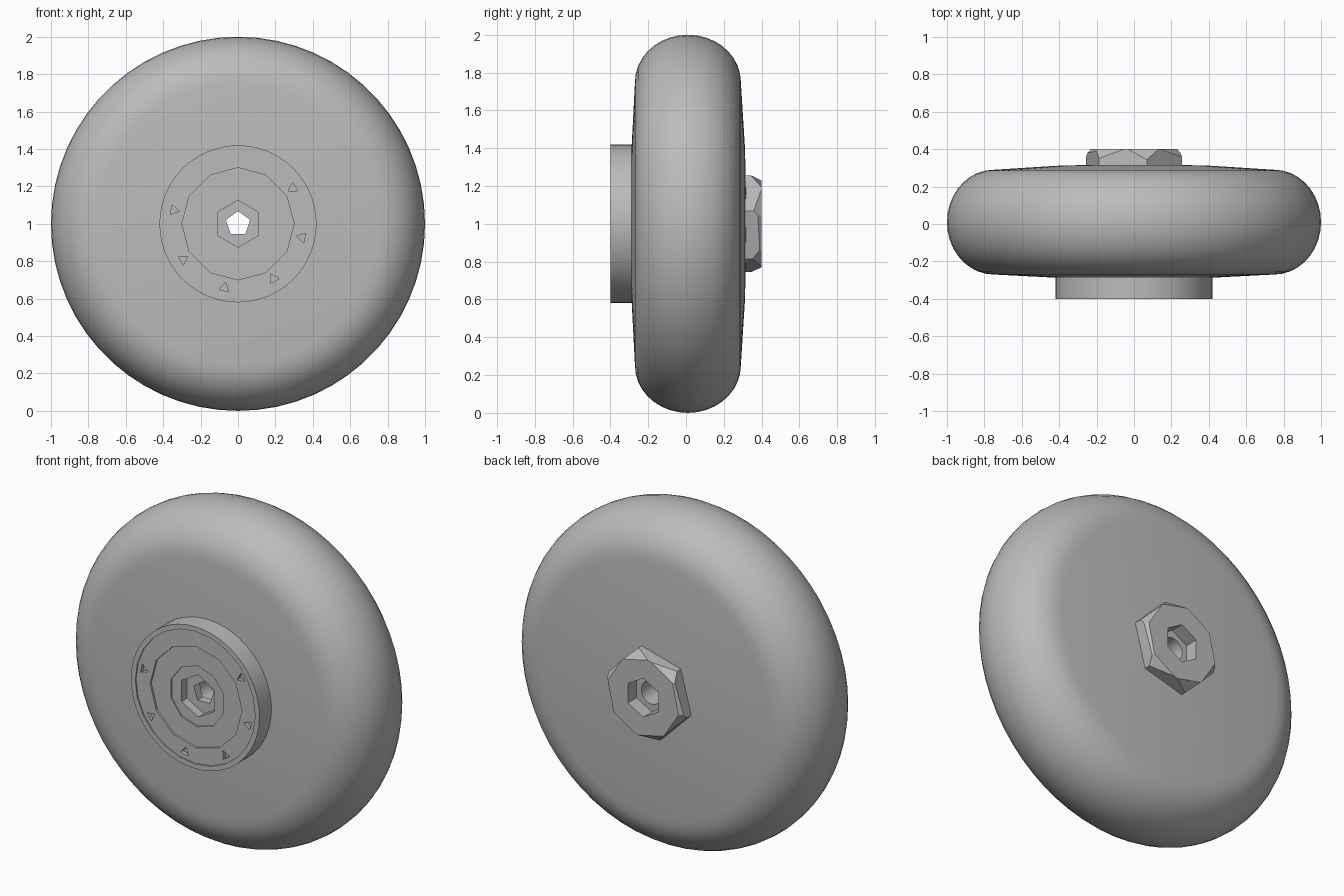
import bpy, bmesh, math

cube = bpy.data.objects.get("Cube")
if cube:
    bpy.data.objects.remove(cube, do_unlink=True)

grey = bpy.data.materials.new("plain grey")
grey.use_nodes = True
grey.diffuse_color = (0.5, 0.5, 0.5, 1)
grey.node_tree.nodes["Principled BSDF"].inputs["Base Color"].default_value = (0.5, 0.5, 0.5, 1)

AXLE = 1.0  # height of the wheel's axis


def lathe(name, profile, sides, turn=90.0, centre=(0.0, 0.0), closed=False):
    """Spin (radius, y) points around the y axis; open ends are capped."""
    bm = bmesh.new()
    rings = []
    for r, y in profile:
        ring = []
        for i in range(sides):
            a = math.radians(turn) + math.tau * i / sides
            ring.append(bm.verts.new((centre[0] + r * math.cos(a), y,
                                      AXLE + centre[1] + r * math.sin(a))))
        rings.append(ring)
    pairs = list(zip(rings, rings[1:]))
    if closed:
        pairs.append((rings[-1], rings[0]))
    else:
        bm.faces.new(rings[0])
        bm.faces.new(rings[-1])
    for a, b in pairs:
        for i in range(sides):
            j = (i + 1) % sides
            bm.faces.new((a[i], a[j], b[j], b[i]))
    bmesh.ops.recalc_face_normals(bm, faces=bm.faces)
    mesh = bpy.data.meshes.new(name)
    bm.to_mesh(mesh)
    bm.free()
    mesh.materials.append(grey)
    obj = bpy.data.objects.new(name, mesh)
    bpy.context.collection.objects.link(obj)
    return obj


def prism(name, r, y0, y1, sides, **kw):
    return lathe(name, [(r, y0), (r, y1)], sides, **kw)


def select(obj):
    bpy.ops.object.select_all(action="DESELECT")
    obj.select_set(True)
    bpy.context.view_layer.objects.active = obj


def combine(obj, tool, operation="DIFFERENCE"):
    """Apply a boolean and discard the tool."""
    tool.hide_render = True
    mod = obj.modifiers.new("cut", "BOOLEAN")
    mod.operation = operation
    mod.solver = "EXACT"
    mod.object = tool
    select(obj)
    bpy.ops.object.modifier_apply(modifier=mod.name)
    bpy.data.objects.remove(tool, do_unlink=True)


def smooth(obj, degrees):
    select(obj)
    bpy.ops.object.shade_smooth_by_angle(angle=math.radians(degrees))


# Wheel body: slightly domed sides, rounded tread and a narrow bore
BORE = 0.068
profile = [(BORE, -0.295), (0.4, -0.288)]
STEPS = 18
for i in range(STEPS + 1):
    a = -math.pi / 2 + math.pi * i / STEPS
    profile.append((0.75 + 0.25 * math.cos(a), 0.01 + 0.28 * math.sin(a)))
profile += [(0.4, 0.312), (BORE, 0.32)]
wheel = lathe("wheel_body", profile, 60, closed=True)
smooth(wheel, 35)

# Front hub: round disc with shallow stepped recesses and a hexagonal socket
FACE = -0.4
hub = prism("front_hub", 0.42, FACE, -0.27, 48)
for radius, depth, sides in ((0.392, 0.008, 24), (0.30, 0.02, 12),
                             (0.18, 0.028, 10), (0.125, 0.08, 6)):
    combine(hub, prism("recess", radius, FACE - 0.1, FACE + depth, sides))
combine(hub, prism("bore", BORE, FACE - 0.1, 0, 5))

# Small triangular pockets around the hub face
for k in range(6):
    angle = 168 - 45 * (k + 2 if k else 0)
    a = math.radians(angle)
    combine(hub, prism("pocket", 0.03, FACE - 0.1, FACE + 0.03, 3, turn=angle + 180,
                       centre=(0.35 * math.cos(a), 0.35 * math.sin(a))))
smooth(hub, 12)

# Back nut: hexagon with faceted chamfer and a hexagonal hole
nut = prism("back_nut", 0.265, 0.305, 0.4, 6, turn=75)
chamfer = lathe("chamfer", [(0.32, 0.25), (0.29, 0.34), (0.235, 0.4), (0.235, 0.45)], 8, turn=100)
combine(nut, chamfer, "INTERSECT")
combine(nut, prism("nut_hole", 0.115, 0.2, 0.5, 6))
